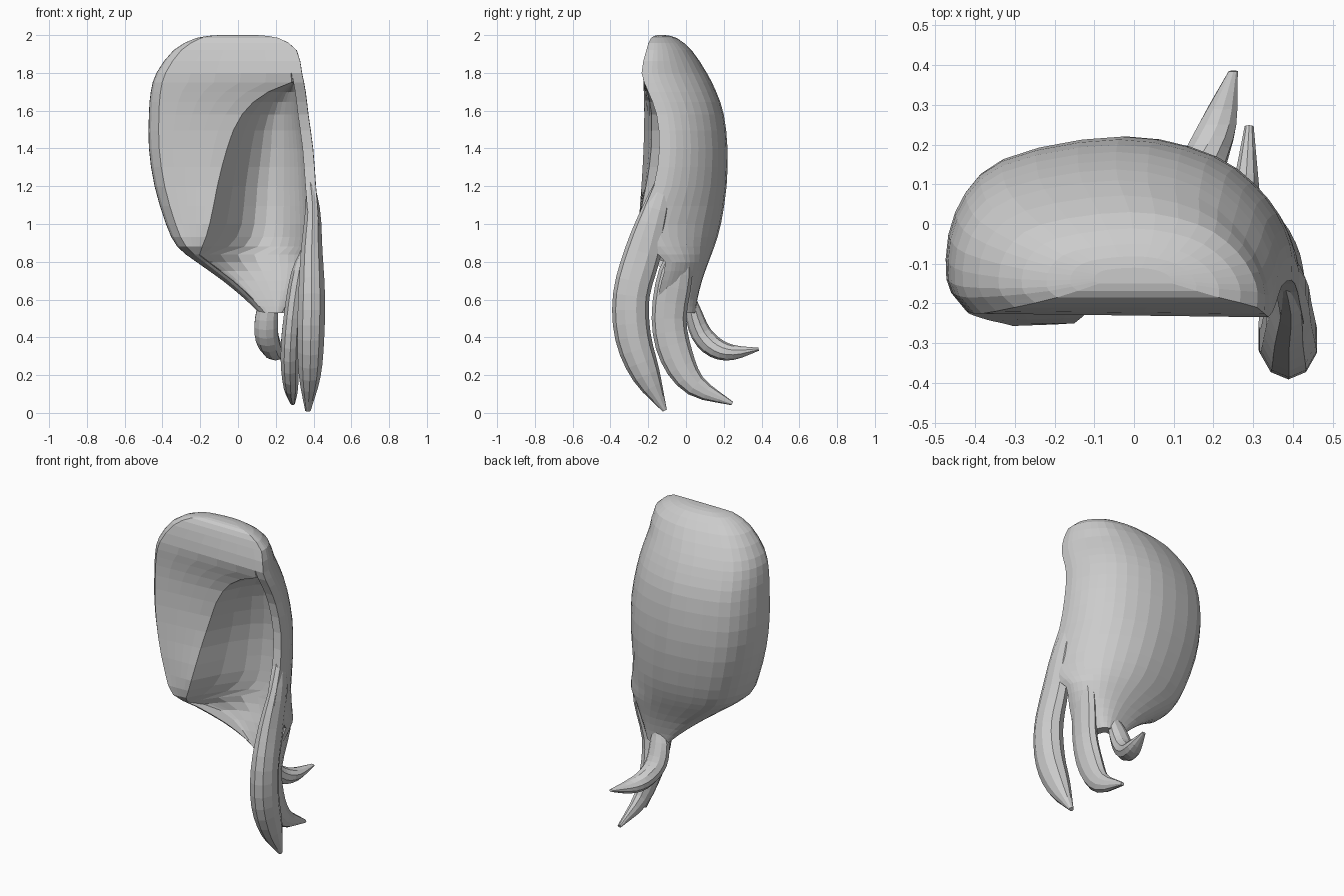
import bpy, bmesh, math
from mathutils import Vector

if "Cube" in bpy.data.objects:
    bpy.data.objects.remove(bpy.data.objects["Cube"])


def smooth_path(pts, n):
    """Catmull-Rom through tuples of any length, n steps per span."""
    pts = [Vector(p) for p in pts]
    pts = [pts[0] * 2 - pts[1]] + pts + [pts[-1] * 2 - pts[-2]]
    out = []
    for i in range(1, len(pts) - 2):
        a, b, c, d = pts[i - 1:i + 3]
        for k in range(n):
            t = k / n
            out.append(0.5 * (2 * b + (c - a) * t + (2 * a - 5 * b + 4 * c - d) * t ** 2
                              + (3 * b - a - 3 * c + d) * t ** 3))
    return out + [pts[-2]]


def loft(name, rings):
    """Skin closed rings of equal length and cap both ends."""
    bm = bmesh.new()
    rows = [[bm.verts.new(p) for p in r] for r in rings]
    n = len(rows[0])
    for r0, r1 in zip(rows, rows[1:]):
        for i in range(n):
            j = (i + 1) % n
            bm.faces.new((r0[i], r0[j], r1[j], r1[i]))
    bm.faces.new(rows[0])
    bm.faces.new(rows[-1])
    bmesh.ops.remove_doubles(bm, verts=bm.verts, dist=0.0005)
    bmesh.ops.triangulate(bm, faces=[f for f in bm.faces if len(f.verts) > 4])
    bmesh.ops.recalc_face_normals(bm, faces=bm.faces)
    me = bpy.data.meshes.new(name)
    bm.to_mesh(me)
    bm.free()
    ob = bpy.data.objects.new(name, me)
    bpy.context.collection.objects.link(ob)
    return ob


# Main swept shell: normalised plan from left front edge, round the back, to right front edge
plan = smooth_path([(.06, 0), (0, .2), (.025, .58), (.16, .87), (.5, 1),
                    (.76, .87), (.91, .58), (.98, .25), (.985, 0)], 3)

# height, left x, right x, left front y, right front y, back y, ridge x of the hollow
levels = [
    (2.0, -.1, .1, -.15, -.15, -.11, .6),
    (1.985, -.22, .22, -.185, -.185, -.05, .55),
    (1.92, -.34, .32, -.21, -.21, .03, .5),
    (1.8, -.43, .35, -.225, -.235, .11, .4),
    (1.7, -.46, .37, -.225, -.2, .16, .16),
    (1.58, -.47, .385, -.225, -.155, .2, .02),
    (1.4, -.47, .41, -.23, -.14, .22, -.06),
    (1.2, -.44, .425, -.24, -.17, .215, -.11),
    (1.0, -.38, .44, -.25, -.25, .185, -.15),
    (.88, -.32, .44, -.255, -.19, .15, -.19),
    (.8, -.22, .42, -.17, -.11, .12, -.22),
    (.7, -.08, .38, -.07, -.13, .085, -.28),
    (.6, .04, .33, .0, -.15, .06, -.25),
    (.53, .11, .29, .02, -.12, .05, -.2),
]


def shell_ring(level, th=.055, flat=5, hollow=16):
    z, xl, xr, yl, yr, yb, ridge = level
    w = xr - xl
    outer = []
    for u, v in plan:
        f = yl + (yr - yl) * u
        outer.append(Vector((xl + u * w, f + (yb - f) * v)))
    # inward offset of the outer line
    last = len(outer) - 1
    off = []
    for i, p in enumerate(outer):
        d = outer[min(i + 1, last)] - outer[max(i - 1, 0)]
        off.append(p + Vector((d.y, -d.x)).normalized() * th)
    # hollow begins where the offset line passes the ridge
    a = 6.0
    while a < last - 3:
        i = int(a)
        if off[i].lerp(off[i + 1], a - i).x >= ridge:
            break
        a += .02
    x0 = off[int(a)].lerp(off[int(a) + 1], a - int(a)).x
    start = max(x0, outer[0].x + .01)
    span = max(.08, min(.34, (xr - ridge) * .75))
    front = lambda x: yl + (yr - yl) * (x - xl) / w
    inner = [Vector((x, front(x))) for x in
             (outer[0].x + (start - outer[0].x) * k / flat for k in range(1, flat))]
    for k in range(hollow):
        t = a + (last - a) * k / (hollow - 1)
        i = min(int(t), last - 1)
        q = off[i].lerp(off[i + 1], t - i)
        x = max(q.x, start)
        s = min(1, max(0, (x - ridge) / span))
        s = 1 - (1 - s) ** 2
        f = front(x)
        inner.append(Vector((x, f + (max(q.y, f) - f) * s)))
    return [(p.x, p.y, z) for p in outer + inner[::-1]]


loft("hair_shell", [shell_ring(l) for l in smooth_path(levels, 2)])


# Curled locks: x, y, z, half width in the side plane, half thickness across it
def lock(name, pts, sides=10):
    path = smooth_path(pts, 3)
    rings = []
    for i, p in enumerate(path):
        d = path[min(i + 1, len(path) - 1)] - path[max(i - 1, 0)]
        side = Vector((0, -d[2], d[1])).normalized()
        c = Vector(p[:3])
        rings.append([c + side * p[3] * math.cos(a) + Vector((p[4] * math.sin(a), 0, 0))
                      for a in (2 * math.pi * k / sides for k in range(sides))])
    loft(name, rings)


lock("front_lock", [(.37, -.09, 1.3, .03, .01), (.395, -.16, 1.08, .07, .04),
                    (.39, -.228, .85, .097, .06), (.39, -.29, .62, .097, .074),
                    (.385, -.28, .4, .095, .075), (.38, -.21, .2, .075, .06),
                    (.37, -.112, .012, .012, .015)])
lock("middle_lock", [(.365, -.02, .9, .03, .012), (.325, -.055, .74, .09, .045),
                     (.288, -.09, .5, .092, .05), (.275, -.05, .3, .088, .052),
                     (.28, .05, .145, .06, .04), (.29, .245, .05, .01, .012)])
lock("rear_lock", [(.18, .03, .63, .015, .03), (.155, .038, .54, .042, .06),
                   (.15, .08, .42, .055, .065), (.175, .155, .345, .055, .06),
                   (.21, .25, .32, .04, .05), (.25, .385, .337, .008, .012)])
